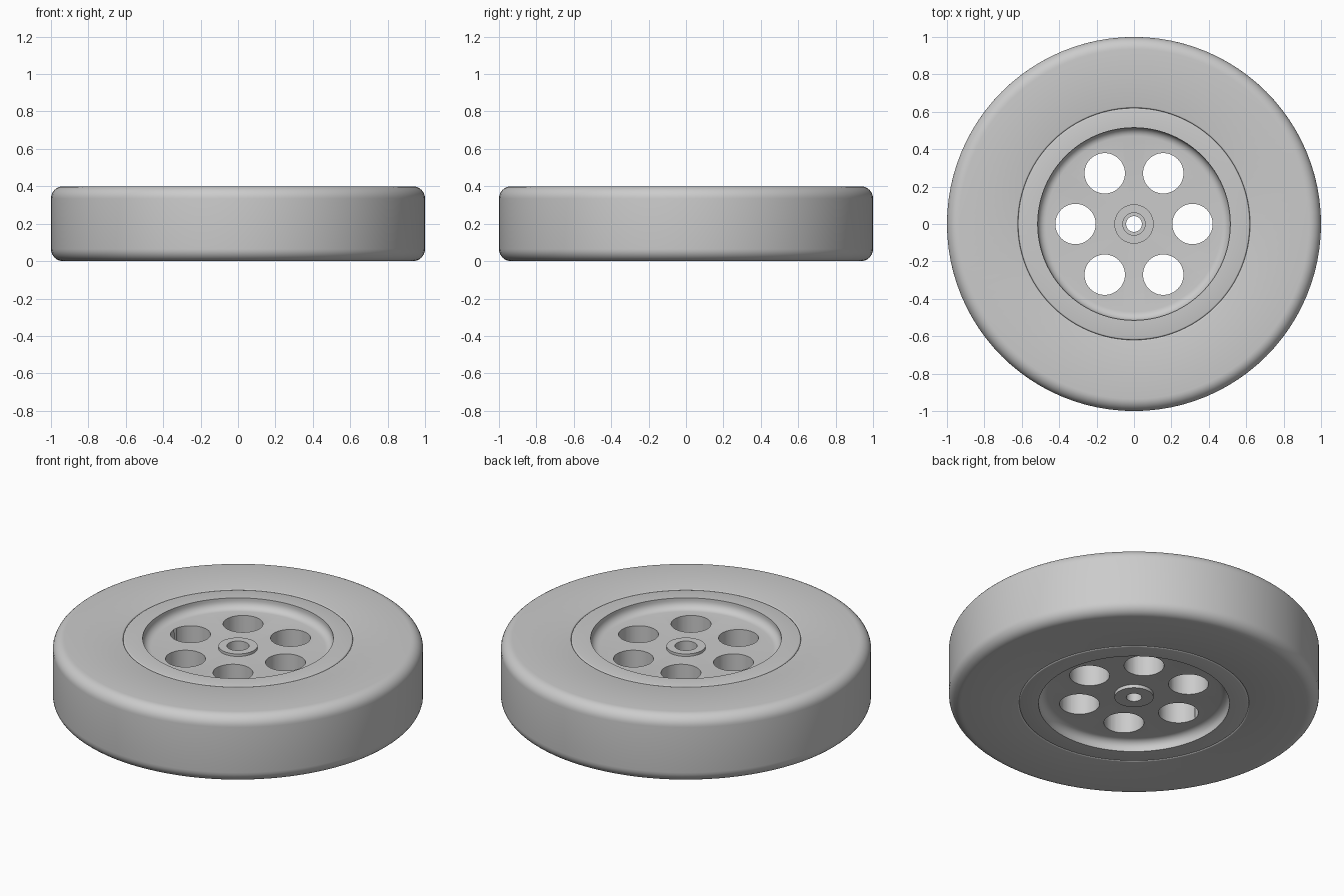
import bpy, bmesh, math

if "Cube" in bpy.data.objects:
    bpy.data.objects.remove(bpy.data.objects["Cube"], do_unlink=True)

HEIGHT = 0.4
MID = HEIGHT / 2

grey = bpy.data.materials.new("plain_grey")
grey.use_nodes = True
grey.diffuse_color = (0.6, 0.6, 0.6, 1)
grey.node_tree.nodes["Principled BSDF"].inputs["Base Color"].default_value = grey.diffuse_color


def arc(cx, cz, r, start, end, steps=6):
    """Points of a fillet, angles in degrees."""
    angles = [math.radians(start + (end - start) * i / steps) for i in range(steps + 1)]
    return [(cx + r * math.cos(a), cz + r * math.sin(a)) for a in angles]


def flip(points):
    """The same outline on the underside, in reverse order."""
    return [(r, HEIGHT - z) for r, z in reversed(points)]


def lathe(name, profile, segments=96):
    """Revolve a closed (radius, height) profile around z."""
    bm = bmesh.new()
    rings = []
    for s in range(segments):
        a = 2 * math.pi * s / segments
        rings.append([bm.verts.new((r * math.cos(a), r * math.sin(a), z)) for r, z in profile])
    n = len(profile)
    for s in range(segments):
        a, b = rings[s], rings[(s + 1) % segments]
        for i in range(n):
            j = (i + 1) % n
            bm.faces.new((a[i], b[i], b[j], a[j]))
    bmesh.ops.recalc_face_normals(bm, faces=bm.faces)
    mesh = bpy.data.meshes.new(name)
    bm.to_mesh(mesh)
    bm.free()
    mesh.materials.append(grey)
    obj = bpy.data.objects.new(name, mesh)
    bpy.context.collection.objects.link(obj)
    return obj


def smooth(obj):
    bpy.ops.object.select_all(action="DESELECT")
    obj.select_set(True)
    bpy.context.view_layer.objects.active = obj
    bpy.ops.object.shade_smooth_by_angle(angle=math.radians(35))


# Tyre with rounded shoulders and a softened inner lip
SEAM, LIP, SHOULDER = 0.62, 0.008, 0.065
tyre_top = (arc(1 - SHOULDER, HEIGHT - SHOULDER, SHOULDER, 0, 90, 8)
            + arc(SEAM + LIP, HEIGHT - LIP, LIP, 90, 180, 3))
tyre = lathe("tyre", tyre_top + flip(tyre_top))

# Wheel disc: raised rim, filleted recess, flat web, hub and stepped axle hole
RECESS, WEB, FILLET = 0.515, 0.34, 0.045
rim_top = (arc(SEAM - LIP, HEIGHT - LIP, LIP, 0, 90, 3)
           + [(RECESS, HEIGHT)]
           + arc(RECESS - FILLET, WEB + FILLET, FILLET, 0, -90))
hub_top = [(0.105, WEB), (0.105, WEB + 0.015), (0.06, WEB + 0.015),
           (0.06, WEB - 0.05), (0.042, WEB - 0.05)]
hub_bottom = [(0.042, 0.04), (0.105, 0.04), (0.105, HEIGHT - WEB)]
wheel = lathe("wheel_disc", rim_top + hub_top + hub_bottom + flip(rim_top))

# Six round holes through the web
for i in range(6):
    a = math.radians(60 * i)
    bpy.ops.mesh.primitive_cylinder_add(
        vertices=48, radius=0.108, depth=HEIGHT * 2,
        location=(0.313 * math.cos(a), 0.313 * math.sin(a), MID))
    cutter = bpy.context.object
    cutter.name = f"hole_cutter_{i + 1}"
    cutter.data.materials.append(grey)
    cut = wheel.modifiers.new("hole", "BOOLEAN")
    cut.operation, cut.solver, cut.object = "DIFFERENCE", "EXACT", cutter
    bpy.ops.object.select_all(action="DESELECT")
    wheel.select_set(True)
    bpy.context.view_layer.objects.active = wheel
    bpy.ops.object.modifier_apply(modifier=cut.name)
    bpy.data.objects.remove(cutter, do_unlink=True)

for part in (tyre, wheel):
    smooth(part)
